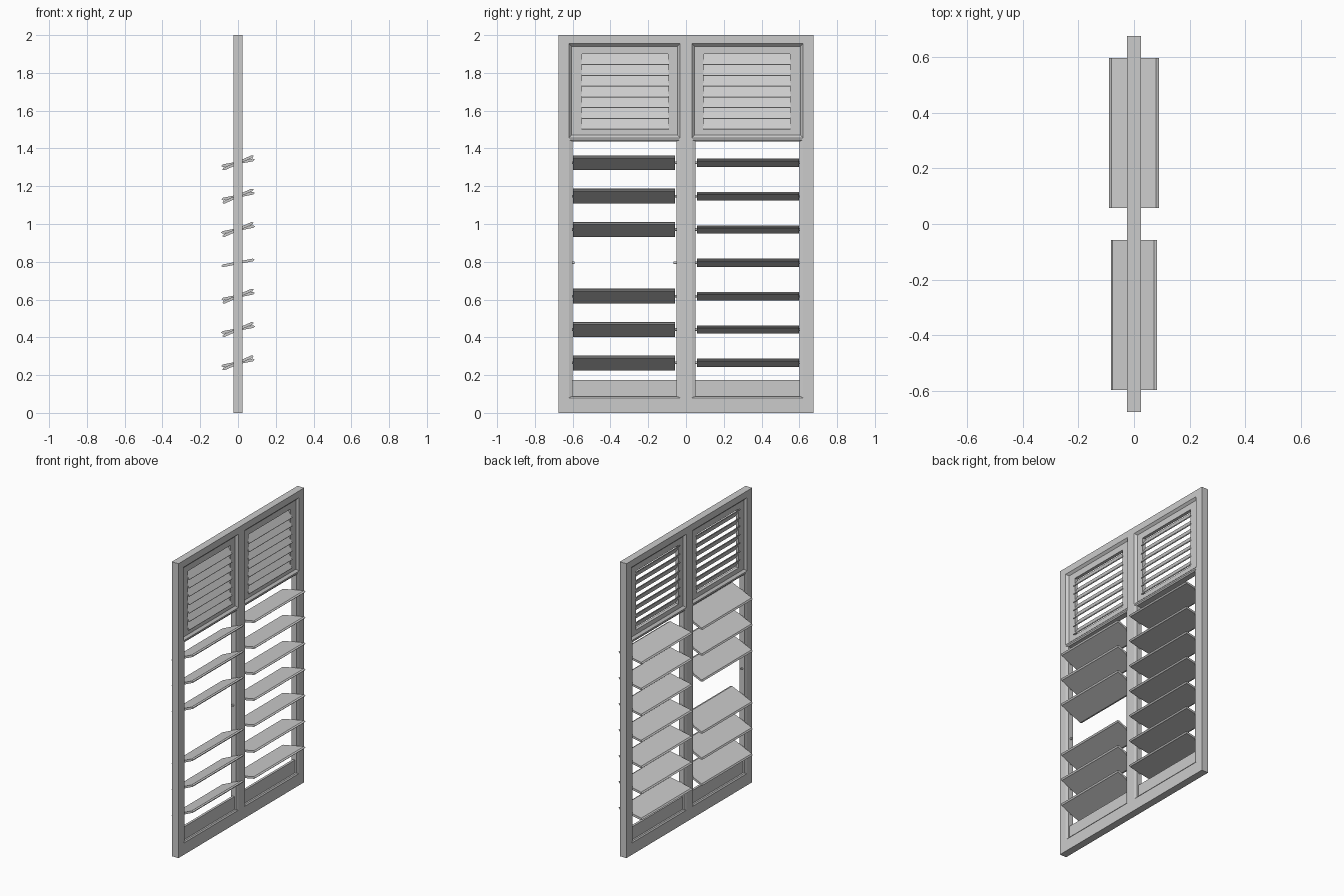
import bpy, bmesh, math
from mathutils import Matrix, Vector

cube = bpy.data.objects.get("Cube")
if cube:
    bpy.data.objects.remove(cube, do_unlink=True)

paint = bpy.data.materials.new("pale_grey_paint")
paint.use_nodes = True
GREY = (0.6, 0.6, 0.6, 1)
paint.diffuse_color = GREY
paint.node_tree.nodes["Principled BSDF"].inputs["Base Color"].default_value = GREY


def finish(name, bm):
    bmesh.ops.remove_doubles(bm, verts=bm.verts, dist=1e-5)
    bmesh.ops.recalc_face_normals(bm, faces=bm.faces)
    mesh = bpy.data.meshes.new(name)
    bm.to_mesh(mesh)
    bm.free()
    mesh.materials.append(paint)
    ob = bpy.data.objects.new(name, mesh)
    bpy.context.collection.objects.link(ob)
    return ob


def loft(bm, rings):
    """Join successive closed rings of points with quads."""
    for a, b in zip(rings, rings[1:]):
        for i in range(len(a)):
            j = (i + 1) % len(a)
            bm.faces.new([bm.verts.new(p) for p in (a[i], a[j], b[j], b[i])])


def rect(x, y0, y1, z0, z1):
    return [(x, y0, z0), (x, y1, z0), (x, y1, z1), (x, y0, z1)]


def pierced_slab(name, half, ys, zs, openings):
    """Slab in the YZ plane; openings maps a grid cell to (bevel_y, bevel_z, bevel_x)."""
    bm = bmesh.new()
    for i in range(len(ys) - 1):
        for k in range(len(zs) - 1):
            y0, y1, z0, z1 = ys[i], ys[i + 1], zs[k], zs[k + 1]
            if (i, k) in openings:
                by, bz, bx = openings[i, k]
                inner = (y0 + by, y1 - by, z0 + bz, z1 - bz)
                loft(bm, [rect(half, y0, y1, z0, z1), rect(half - bx, *inner),
                          rect(bx - half, *inner), rect(-half, y0, y1, z0, z1)])
            else:
                for x in (half, -half):
                    bm.faces.new([bm.verts.new(p) for p in rect(x, y0, y1, z0, z1)])
    # outer edge, split to match the grid
    edge = ([(y, zs[0]) for y in ys] + [(ys[-1], z) for z in zs[1:]]
            + [(y, zs[-1]) for y in ys[-2::-1]] + [(ys[0], z) for z in zs[-2:0:-1]])
    loft(bm, [[(x, y, z) for y, z in edge] for x in (half, -half)])
    return finish(name, bm)


def board(name, half_w, half_t, lip, y0, y1, z, tilt):
    """Thin board with pointed long edges, tilted about the Y axis."""
    w = half_w - lip
    section = [(-half_w, 0), (-w, -half_t), (w, -half_t), (half_w, 0), (w, half_t), (-w, half_t)]
    bm = bmesh.new()
    rings = [[(x, y, h) for x, h in section] for y in (y0, y1)]
    loft(bm, rings)
    for ring in rings:
        bm.faces.new([bm.verts.new(p) for p in ring])
    ob = finish(name, bm)
    ob.data.transform(Matrix.Rotation(-math.radians(tilt), 4, 'Y'))
    ob.location.z = z


def pin(name, y, z):
    bm = bmesh.new()
    bmesh.ops.create_cone(bm, cap_ends=True, segments=12, radius1=0.007, radius2=0.007, depth=0.014,
                          matrix=Matrix.Translation(Vector((0, y, z))) @ Matrix.Rotation(math.pi / 2, 4, 'X'))
    finish(name, bm)


# Outer frame with four bevelled openings
low, high = (0.018, 0.008, 0.006), (0.014, 0.014, 0.014)
pierced_slab("frame", 0.025, [-0.675, -0.62, -0.032, 0.032, 0.62, 0.675],
             [0, 0.08, 1.446, 1.456, 1.955, 2],
             {(1, 1): low, (3, 1): low, (1, 3): high, (3, 3): high})

# Two bays: shutter panel, fixed louvres, kick panel, tilting slats
SLAT_Z = [0.265 + 0.1765 * i for i in range(7)]
for side, s, tilt in (("right_bay", -1, 24), ("left_bay", 1, 11)):
    def span(a, b):
        return sorted((s * a, s * b))

    a, b = span(0.04, 0.612)
    c, d = span(0.095, 0.55)
    pierced_slab(side + "_shutter_panel", 0.011, [a, c, d, b], [1.464, 1.5, 1.9, 1.947],
                 {(1, 1): (0, 0, 0)})
    for i in range(7):
        board(side + "_louvre", 0.036, 0.003, 0.002, c - 0.004, d + 0.004, 1.529 + 0.057 * i, -56)

    a, b = span(0.045, 0.606)
    pierced_slab(side + "_kick_panel", 0.008, [a, b], [0.084, 0.175], {})

    y0, y1 = span(0.058, 0.597)
    for i, z in enumerate(SLAT_Z):
        for y in (y0, y1):
            pin(side + "_pin", y, z)
        if not (s < 0 and i == 3):  # one slat is missing from this bay
            board(side + "_slat", 0.091, 0.007, 0.01, y0, y1, z, tilt)
